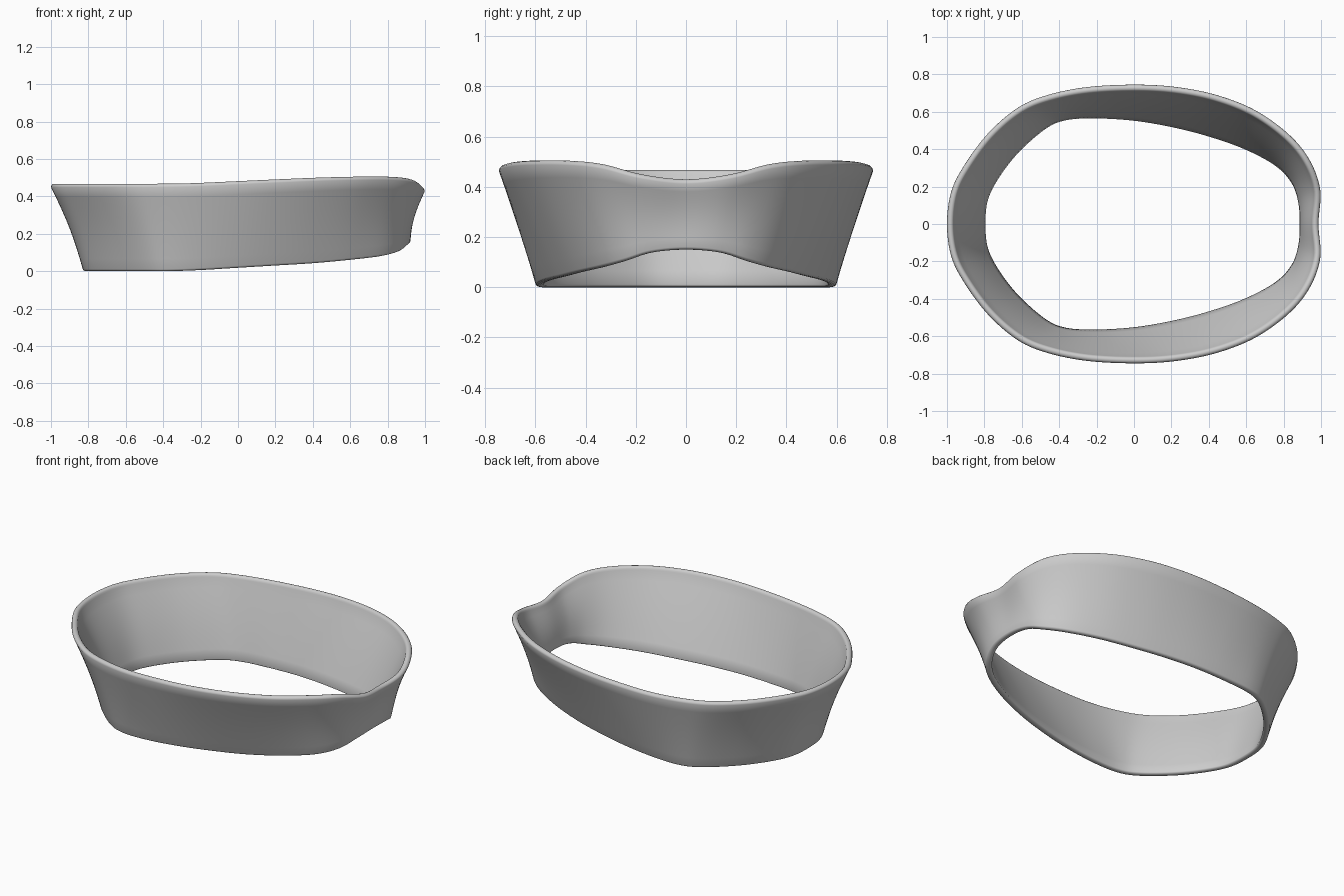
import bpy, bmesh, math
from mathutils import Vector

if "Cube" in bpy.data.objects:
    bpy.data.objects.remove(bpy.data.objects["Cube"])

# half outlines of the outer wall, from the -x end to the +x end (y >= 0)
bottom = [(-.83, 0, 0), (-.815, .14, 0), (-.75, .27, 0), (-.64, .41, 0), (-.49, .54, 0),
          (-.37, .59, 0), (-.2, .6, .006), (0, .588, .018), (.2, .555, .03), (.4, .505, .042),
          (.6, .435, .06), (.77, .345, .08), (.865, .25, .105), (.91, .14, .138), (.922, 0, .15)]
top = [(-1, 0, .467), (-.978, .17, .467), (-.91, .31, .467), (-.78, .485, .467), (-.62, .622, .467),
       (-.46, .69, .467), (-.25, .732, .47), (0, .745, .481), (.22, .733, .491), (.44, .69, .5),
       (.65, .607, .505), (.83, .477, .504), (.94, .34, .49), (.996, .18, .45), (.986, 0, .43)]
SUB, THICK = 8, .036


def closed_curve(half):
    """Mirror a half outline over y and smooth it (Catmull-Rom)."""
    p = [Vector(c) for c in half]
    p += [Vector((c.x, -c.y, c.z)) for c in p[-2:0:-1]]
    n, out = len(p), []
    for i in range(n):
        a, b, c, d = (p[(i + k) % n] for k in (-1, 0, 1, 2))
        for s in range(SUB):
            t = s / SUB
            out.append(.5 * (2 * b + (c - a) * t + (2 * a - 5 * b + 4 * c - d) * t * t
                             + (3 * b - a - 3 * c + d) * t ** 3))
    return out


# wall section: (height fraction, lift in units, inward distance)
r = THICK / 2
section = [(i / 8, 0, 0) for i in range(9)]
section += [(1, r * math.sin(a), r - r * math.cos(a)) for a in (math.pi * k / 6 for k in range(1, 6))]
section += [(i / 8, 0, THICK) for i in range(8, -1, -1)]
section += [(0, -r * .6 * math.sin(a), r + r * math.cos(a)) for a in (math.pi * k / 6 for k in range(1, 6))]

lo, hi = closed_curve(bottom), closed_curve(top)
n, m = len(lo), len(section)
bm = bmesh.new()
rings = []
for i in range(n):
    tan = (hi[(i + 1) % n] - hi[i - 1]) + (lo[(i + 1) % n] - lo[i - 1])
    inward = Vector((tan.y, -tan.x, 0)).normalized()
    z0, z1 = lo[i].z + r * .6, hi[i].z - r
    ring = []
    for h, lift, d in section:
        p = lo[i].lerp(hi[i], h)
        bow = .014 * abs(inward.x) * math.sin(math.pi * h)
        p += inward * (d + bow)
        p.z = z0 + (z1 - z0) * h + lift
        ring.append(bm.verts.new(p))
    rings.append(ring)
for i in range(n):
    a, b = rings[i], rings[(i + 1) % n]
    for j in range(m):
        k = (j + 1) % m
        bm.faces.new((a[j], a[k], b[k], b[j]))
bmesh.ops.recalc_face_normals(bm, faces=bm.faces)

# flared band
me = bpy.data.meshes.new("flared_band")
bm.to_mesh(me)
bm.free()
me.shade_smooth()
band = bpy.data.objects.new("flared_band", me)
bpy.context.collection.objects.link(band)
